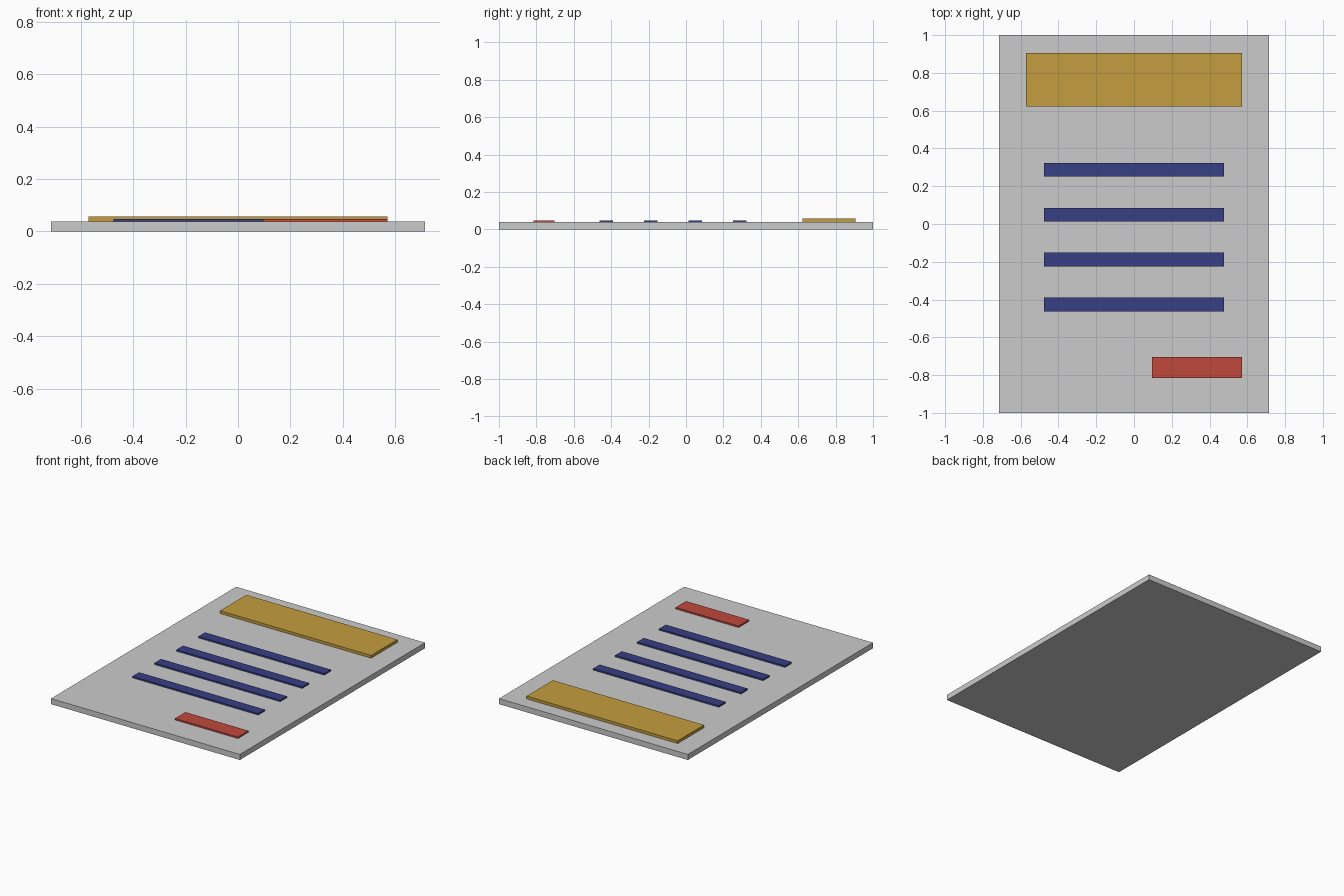
import bpy

if "Cube" in bpy.data.objects:
    bpy.data.objects.remove(bpy.data.objects["Cube"])


def material(name, rgb):
    m = bpy.data.materials.new(name)
    m.diffuse_color = (*rgb, 1)
    m.use_nodes = True
    m.node_tree.nodes["Principled BSDF"].inputs["Base Color"].default_value = m.diffuse_color
    return m


def slab(name, cx, cy, w, d, z0, z1, mat=None):
    """Flat box given by its centre, plan size and bottom/top heights."""
    bpy.ops.mesh.primitive_cube_add(size=1, location=(cx, cy, (z0 + z1) / 2))
    ob = bpy.context.object
    ob.name = name
    ob.scale = (w, d, z1 - z0)
    bpy.ops.object.transform_apply(location=False, rotation=False, scale=True)
    if mat:
        ob.data.materials.append(mat)
    return ob


gold = material("gold", (0.55, 0.34, 0.05))
blue = material("blue", (0.038, 0.05, 0.23))
red = material("red", (0.53, 0.065, 0.045))

TOP = 0.038

# Base sheet
slab("page", 0, 0, 1.4286, 2.0, 0, TOP)

# Raised header block
slab("header_block", 0, 0.764, 1.143, 0.284, TOP, TOP + 0.019, gold)

# Four evenly spaced line bars
for i in range(4):
    slab(f"line_bar_{i + 1}", 0, 0.288 - 0.238 * i, 0.952, 0.072,
         TOP, TOP + 0.0105, blue)

# Small tab at the lower right
slab("footer_tab", 0.333, -0.76, 0.476, 0.113, TOP, TOP + 0.0105, red)
